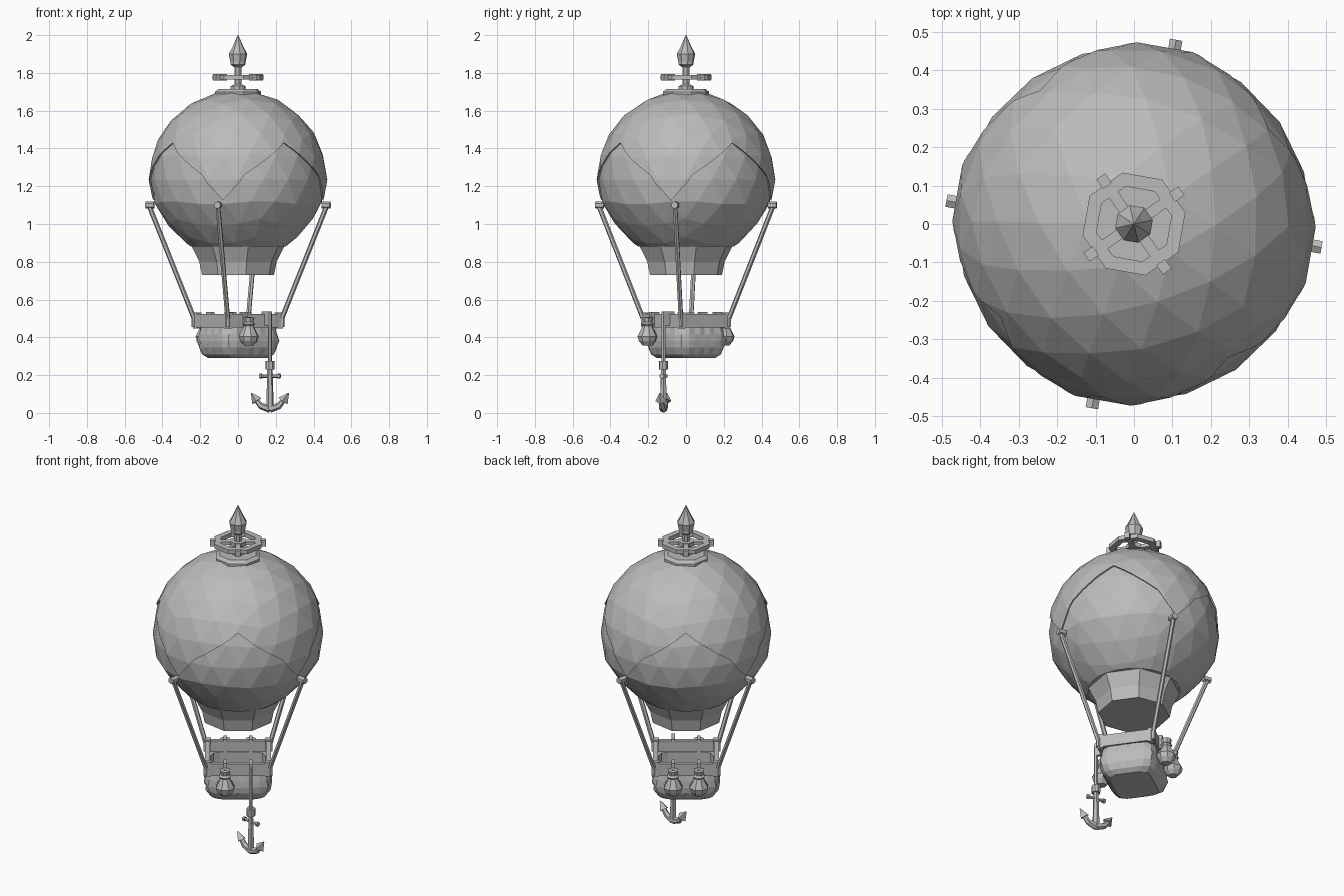
import bpy, bmesh, math
from mathutils import Vector, Matrix

if "Cube" in bpy.data.objects:
    bpy.data.objects.remove(bpy.data.objects["Cube"])

grey = bpy.data.materials.new("plain_grey")
grey.use_nodes = True
grey.diffuse_color = (0.5, 0.5, 0.5, 1)
grey.node_tree.nodes["Principled BSDF"].inputs["Base Color"].default_value = (0.5, 0.5, 0.5, 1)

# The whole craft is turned about the vertical axis
TURN = Matrix.Rotation(math.radians(35), 4, 'Z')
SIGNS = [(-1, -1), (1, -1), (1, 1), (-1, 1)]


def finish(bm, name):
    bmesh.ops.recalc_face_normals(bm, faces=bm.faces)
    mesh = bpy.data.meshes.new(name)
    bm.to_mesh(mesh)
    bm.free()
    mesh.transform(TURN)
    mesh.materials.append(grey)
    obj = bpy.data.objects.new(name, mesh)
    bpy.context.collection.objects.link(obj)
    return obj


def skin(rings, name):
    """Bridge closed rings of points and cap both ends."""
    bm = bmesh.new()
    loops = [[bm.verts.new(p) for p in ring] for ring in rings]
    n = len(loops[0])
    for a, b in zip(loops, loops[1:]):
        for i in range(n):
            bm.faces.new((a[i], a[(i + 1) % n], b[(i + 1) % n], b[i]))
    bm.faces.new(loops[0])
    bm.faces.new(loops[-1])
    return finish(bm, name)


def lathe(name, profile, sides, x=0, y=0, offset=0.5):
    angles = [math.tau * (i + offset) / sides for i in range(sides)]
    return skin([[(x + r * math.cos(a), y + r * math.sin(a), z) for a in angles]
                 for r, z in profile], name)


def box(name, centre, size, spin=0):
    bm = bmesh.new()
    m = Matrix.Translation(centre) @ Matrix.Rotation(spin, 4, 'Z') @ Matrix.Diagonal((*size, 1))
    bmesh.ops.create_cube(bm, size=1, matrix=m)
    return finish(bm, name)


def rod(name, a, b, r1, r2=None, sides=6):
    a, b = Vector(a), Vector(b)
    d = b - a
    bm = bmesh.new()
    m = Matrix.Translation((a + b) / 2) @ d.to_track_quat('Z', 'Y').to_matrix().to_4x4()
    bmesh.ops.create_cone(bm, cap_ends=True, segments=sides, radius1=r1,
                          radius2=r1 if r2 is None else r2, depth=d.length, matrix=m)
    return finish(bm, name)


def ball(radius, cut):
    """Faceted ball with its underside sliced off."""
    bm = bmesh.new()
    bmesh.ops.create_icosphere(bm, subdivisions=3, radius=radius,
                               matrix=Matrix.Translation((0, 0, 1.235)))
    bmesh.ops.bisect_plane(bm, geom=bm.verts[:] + bm.edges[:] + bm.faces[:],
                           plane_co=(0, 0, cut), plane_no=(0, 0, -1), clear_outer=True)
    return bm


# Balloon: faceted ball narrowing towards the mouth
bm = ball(0.463, 0.88)
bmesh.ops.holes_fill(bm, edges=[e for e in bm.edges if e.is_boundary])
for v in bm.verts:
    taper = 1 - 0.13 * min(1, max(0, (1.1 - v.co.z) / 0.22))
    v.co.x *= taper
    v.co.y *= taper
finish(bm, "balloon")
lathe("balloon_mouth", [(0.25, 0.9), (0.25, 0.88), (0.21, 0.8), (0.195, 0.73)], 8)

# Outer cover with four scalloped arches cut out of it
bm = ball(0.473, 1.08)
cover = finish(bm, "balloon_cover")
bpy.context.view_layer.objects.active = cover
solid = cover.modifiers.new("thickness", 'SOLIDIFY')
solid.thickness, solid.offset = 0.016, -1
bpy.ops.object.modifier_apply(modifier=solid.name)
ARCH = [(-0.345, 1.0), (-0.345, 1.09), (-0.24, 1.26), (0, 1.43),
        (0.24, 1.26), (0.345, 1.09), (0.345, 1.0)]
for i in range(4):
    quarter = Matrix.Rotation(math.pi / 2 * i, 3, 'Z')
    cutter = skin([[quarter @ Vector((x, y, z)) for x, z in ARCH] for y in (-0.1, -0.7)],
                  "arch_cutter")
    cutter.hide_render = True
    cut = cover.modifiers.new("arch", 'BOOLEAN')
    cut.operation, cut.solver, cut.object = 'DIFFERENCE', 'EXACT', cutter
    bpy.ops.object.modifier_apply(modifier=cut.name)
    bpy.data.objects.remove(cutter)

# Crown plate, mast and finial
lathe("crown_plate", [(0.125, 1.685), (0.125, 1.7), (0.105, 1.715)], 8)
lathe("mast", [(0.04, 1.7), (0.04, 1.73), (0.02, 1.74), (0.02, 1.85)], 8)
lathe("finial", [(0.02, 1.83), (0.042, 1.845), (0.042, 1.86), (0.05, 1.9),
                 (0.026, 1.945), (0.002, 2.0)], 8)

# Spoked ring around the mast with knobs
RING = [(0.1, 1.765), (0.137, 1.765), (0.137, 1.79), (0.1, 1.79)]
bm = bmesh.new()
loops = [[bm.verts.new((r * math.cos(math.pi / 4 * (i + 0.5)),
                        r * math.sin(math.pi / 4 * (i + 0.5)), z)) for r, z in RING]
         for i in range(8)]
for i in range(8):
    a, b = loops[i], loops[(i + 1) % 8]
    for j in range(4):
        k = (j + 1) % 4
        bm.faces.new((a[j], b[j], b[k], a[k]))
finish(bm, "mast_ring")
lathe("ring_hub", [(0.045, 1.765), (0.045, 1.79)], 8)
for i in range(4):
    a = math.pi / 2 * i
    c, s = math.cos(a), math.sin(a)
    box("ring_spoke", (0.07 * c, 0.07 * s, 1.777), (0.09, 0.028, 0.02), a)
    box("ring_knob", (0.136 * c, 0.136 * s, 1.777), (0.03, 0.028, 0.036), a)

# Ropes from the cover's points down to the basket's corners
for sx, sy in SIGNS:
    top = Vector((0.353 * sx, 0.318 * sy, 1.1))
    foot = Vector((0.175 * sx, 0.155 * sy, 0.5))
    rod("rope", foot, top, 0.013)
    rod("rope_knob", top - Vector((0.02 * sx, 0.02 * sy, 0)),
        top + Vector((0.012 * sx, 0.012 * sy, 0)), 0.019, sides=6)
    box("corner_post", (0.163 * sx, 0.143 * sy, 0.49), (0.032, 0.032, 0.085))
    rod("rope_tail", foot, (0.175 * sx, 0.155 * sy, 0.455), 0.013)


# Woven basket: rounded rings with a raised weave
def basket_ring(w, d, z, row, weave):
    pts = []
    for i in range(32):
        a = math.tau * i / 32
        c, s = math.cos(a), math.sin(a)
        k = (abs(c) ** 6 + abs(s) ** 6) ** (-1 / 6)
        k += weave * (1 if (i + row) % 2 else -1)
        pts.append((w * k * c, d * k * s, z))
    return pts


SHELL = [(0.135, 0.115, 0.29, 0), (0.16, 0.14, 0.31, 0.01), (0.176, 0.156, 0.345, 0.03),
         (0.18, 0.16, 0.38, 0.035), (0.177, 0.157, 0.415, 0.03), (0.168, 0.149, 0.46, 0),
         (0.15, 0.13, 0.46, 0), (0.15, 0.13, 0.39, 0)]
skin([basket_ring(w, d, z, i, k) for i, (w, d, z, k) in enumerate(SHELL)], "basket")

# Basket rails
for s in (-1, 1):
    box("long_rail", (0, 0.148 * s, 0.488), (0.33, 0.026, 0.07))
    box("short_rail", (0.166 * s, 0, 0.488), (0.026, 0.29, 0.07))

# Sandbags hung over the rails on straps
BAG = [(0.03, 0.505), (0.024, 0.48), (0.034, 0.47), (0.026, 0.46),
       (0.054, 0.405), (0.046, 0.38), (0.026, 0.357)]
for x, s in [(-0.07, -1), (-0.07, 1), (0.07, 1)]:
    lathe("sandbag", BAG, 8, x, 0.2 * s)
    box("bag_strap", (x, 0.155 * s, 0.495), (0.02, 0.05, 0.08))
    box("bag_hook", (x, 0.185 * s, 0.5), (0.02, 0.04, 0.015))

# Anchor on its line
AX, AY = 0.07, -0.195
ARM = Vector((math.cos(math.pi / 4), -math.sin(math.pi / 4), 0))


def at(u, z):
    return Vector((AX, AY, z)) + ARM * u


box("anchor_strap", (AX, -0.165, 0.5), (0.02, 0.07, 0.075))
rod("anchor_line", at(0, 0.525), at(0, 0.265), 0.011)
rod("anchor_shackle", at(0, 0.275), at(0, 0.23), 0.024, sides=8)
rod("anchor_shank", at(0, 0.24), at(0, 0.02), 0.014, 0.02)
rod("anchor_stock", at(-0.045, 0.195), at(0.045, 0.195), 0.009)
for s in (-1, 1):
    rod("stock_tip", at(0.042 * s, 0.195), at(0.056 * s, 0.195), 0.014)
    rod("anchor_arm", at(0, 0.02), at(0.05 * s, 0.037), 0.02, 0.017)
    rod("anchor_arm", at(0.045 * s, 0.033), at(0.08 * s, 0.075), 0.017, 0.012)
    rod("anchor_fluke", at(0.07 * s, 0.062), at(0.1 * s, 0.105), 0.03, 0.003, 4)
